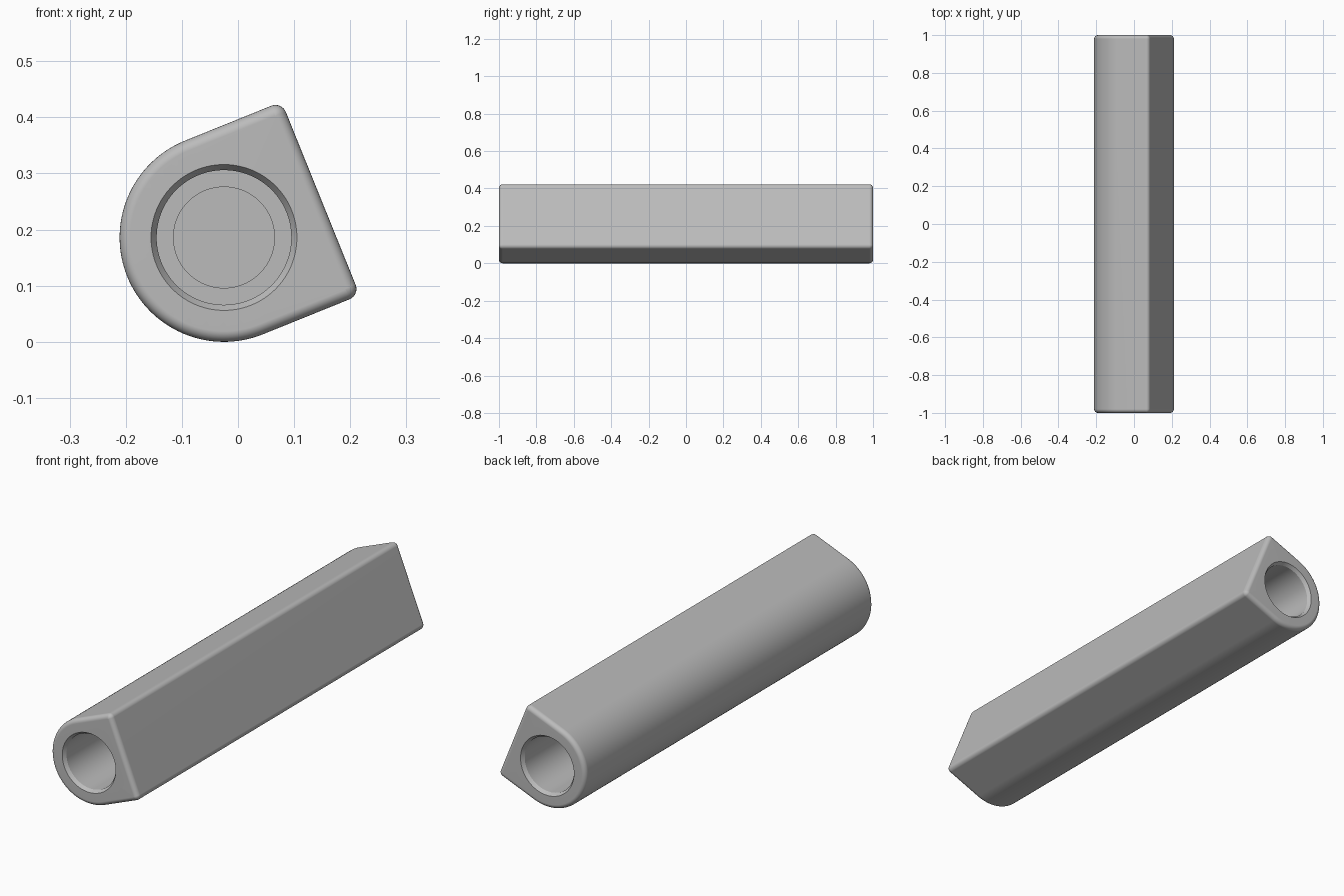
import bpy, bmesh, math
from mathutils import Matrix, Vector

cube = bpy.data.objects.get("Cube")
if cube:
    bpy.data.objects.remove(cube, do_unlink=True)

R = 0.186            # barrel radius and distance to the flat faces
FILLET = 0.02        # edge rounding
TILT = math.radians(22)
CENTRE = Vector((-0.025, 0, R))
HALF = 1.0


def arc(cx, cz, r, start, end, n):
    """Points of an arc in the x-z plane, in degrees."""
    angles = [math.radians(start + (end - start) * i / n) for i in range(n + 1)]
    return [(cx + r * math.cos(a), cz + r * math.sin(a)) for a in angles]


def housing_profile(inset):
    """Half round, half square outline with rounded corners."""
    c, r = R - FILLET, FILLET - inset
    return (arc(0, 0, R - inset, 90, 270, 64)
            + arc(c, -c, r, -90, 0, 8) + arc(c, c, r, 0, 90, 8))


def circle(r, n=96):
    return arc(0, 0, r, 0, 360, n)[:-1]


def add_ring(bm, points, y):
    return [bm.verts.new((x, y, z)) for x, z in points]


def skin(bm, rings):
    for a, b in zip(rings, rings[1:]):
        for i in range(len(a)):
            j = (i + 1) % len(a)
            bm.faces.new((a[i], a[j], b[j], b[i]))


def loop_edges(bm, ring):
    return [bm.edges.get((ring[i - 1], ring[i])) for i in range(len(ring))]


bm = bmesh.new()

# Outer shell with rounded end edges
steps = [math.radians(90 * i / 6) for i in range(7)]
ends = [(0.95 * FILLET * (1 - math.sin(a)), HALF - FILLET * (1 - math.cos(a)))
        for a in steps]
sections = [(t, -y) for t, y in reversed(ends)]
sections = sorted([(t, -y) for t, y in ends], key=lambda s: s[1]) \
    + sorted(ends, key=lambda s: s[1])
shell = [add_ring(bm, housing_profile(t), y) for t, y in sections]
skin(bm, shell)

# Chamfered, stepped blind bore in each end
bore = [(0.13, 0), (0.12, 0.015), (0.12, 0.6), (0.09, 0.6), (0.09, 0.7)]
for side, outer in ((-1, shell[0]), (1, shell[-1])):
    rings = [add_ring(bm, circle(r), side * (HALF - d)) for r, d in bore]
    skin(bm, rings)
    bm.faces.new(rings[-1])
    bmesh.ops.triangle_fill(
        bm, use_beauty=True,
        edges=loop_edges(bm, outer) + loop_edges(bm, rings[0]))

bmesh.ops.recalc_face_normals(bm, faces=bm.faces)
bm.transform(Matrix.Translation(CENTRE) @ Matrix.Rotation(-TILT, 4, 'Y'))

mesh = bpy.data.meshes.new("bored_housing")
bm.to_mesh(mesh)
bm.free()
housing = bpy.data.objects.new("bored_housing", mesh)
bpy.context.collection.objects.link(housing)

# Plain grey finish
grey = bpy.data.materials.new("plain_grey")
grey.use_nodes = True
colour = (0.5, 0.5, 0.5, 1)
grey.diffuse_color = colour
grey.node_tree.nodes["Principled BSDF"].inputs["Base Color"].default_value = colour
mesh.materials.append(grey)

# Smooth curves, crisp bore edges, clean flats
bpy.context.view_layer.objects.active = housing
housing.select_set(True)
bpy.ops.object.shade_smooth_by_angle(angle=math.radians(30))
weighted = housing.modifiers.new("clean_flats", 'WEIGHTED_NORMAL')
weighted.keep_sharp = True
